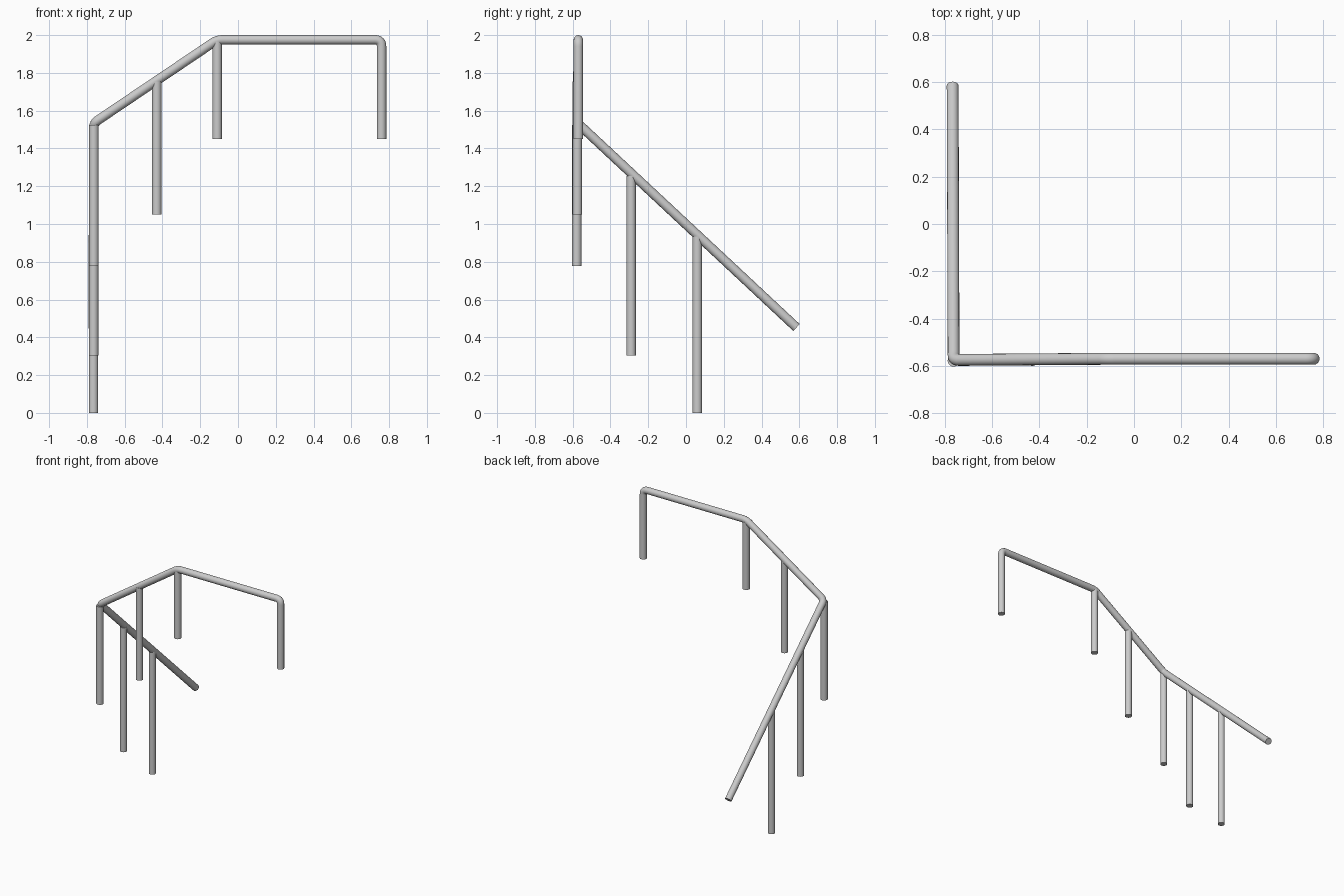
import bpy
from mathutils import Vector

if "Cube" in bpy.data.objects:
    bpy.data.objects.remove(bpy.data.objects["Cube"])

R = 0.025


def smooth(obj):
    bpy.ops.object.select_all(action='DESELECT')
    obj.select_set(True)
    bpy.context.view_layer.objects.active = obj
    bpy.ops.object.shade_smooth_by_angle()


def rounded(path, cuts, steps=8):
    """Round each inner corner of a path with a small quadratic bend."""
    pts = [Vector(p) for p in path]
    out = [pts[0]]
    for a, b, c, cut in zip(pts, pts[1:], pts[2:], cuts):
        p, q = b + (a - b).normalized() * cut, b + (c - b).normalized() * cut
        for i in range(steps + 1):
            t = i / steps
            out.append(p * (1 - t) ** 2 + b * 2 * t * (1 - t) + q * t * t)
    return out + [pts[-1]]


def tube(name, pts):
    curve = bpy.data.curves.new(name, 'CURVE')
    curve.dimensions = '3D'
    curve.bevel_depth = R
    curve.bevel_resolution = 6
    curve.use_fill_caps = True
    spline = curve.splines.new('POLY')
    spline.points.add(len(pts) - 1)
    for sp, p in zip(spline.points, pts):
        sp.co = (*p, 1)
    obj = bpy.data.objects.new(name, curve)
    bpy.context.collection.objects.link(obj)
    bpy.ops.object.select_all(action='DESELECT')
    obj.select_set(True)
    bpy.context.view_layer.objects.active = obj
    bpy.ops.object.convert(target='MESH')
    smooth(bpy.context.object)


def post(name, x, y, bottom, top):
    bpy.ops.mesh.primitive_cylinder_add(vertices=32, radius=R, depth=top - bottom,
                                        location=(x, y, (bottom + top) / 2))
    obj = bpy.context.object
    obj.name = name
    smooth(obj)


# Handrail: end post, level run, front slope, then side slope
tube("handrail", rounded(
    [(0.76, -0.57, 1.45), (0.76, -0.57, 1.975), (-0.11, -0.57, 1.975),
     (-0.763, -0.575, 1.535), (-0.767, 0.585, 0.452)],
    [0.035, 0.03, 0.03]))

# Support posts: x, y, bottom, top
for i, p in enumerate([(-0.11, -0.57, 1.45, 1.965),
                       (-0.43, -0.575, 1.05, 1.755),
                       (-0.763, -0.578, 0.777, 1.525),
                       (-0.764, -0.29, 0.305, 1.255),
                       (-0.765, 0.06, 0.0, 0.935)]):
    post(f"support_post_{i + 1}", *p)
